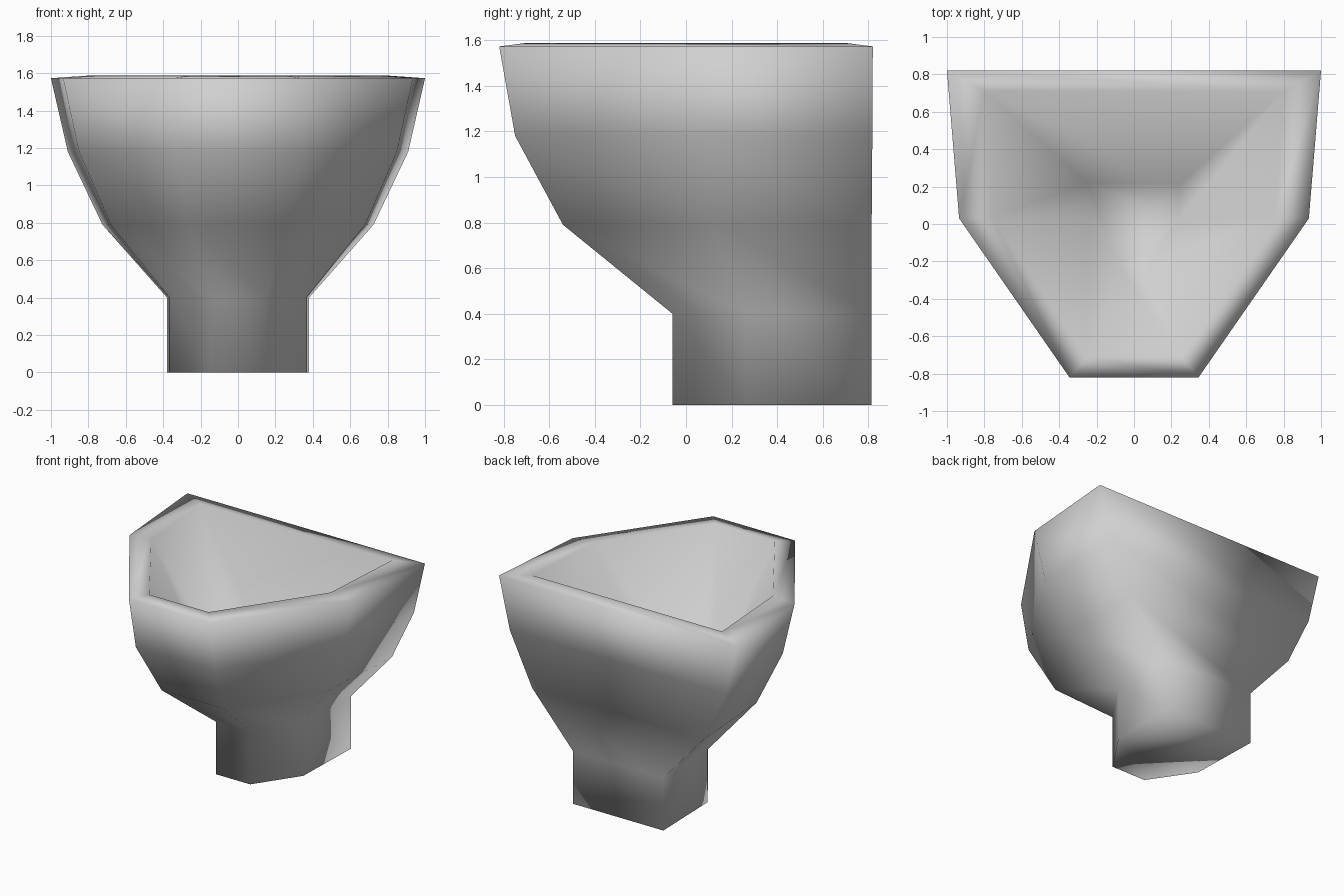
import bpy
import bmesh

old = bpy.data.objects.get("Cube")
if old:
    bpy.data.objects.remove(old, do_unlink=True)

# Plain light grey material
grey = bpy.data.materials.new("light_grey")
grey.use_nodes = True
colour = (0.63, 0.63, 0.63, 1)
grey.diffuse_color = colour
grey.node_tree.nodes["Principled BSDF"].inputs["Base Color"].default_value = colour

# Six-sided sections: height, then half width and depth of back, middle, front corners
OUTER = [
    (0.00, (0.38, 0.815), (0.365, 0.265), (0.145, -0.06)),
    (0.40, (0.38, 0.815), (0.365, 0.265), (0.145, -0.06)),
    (0.79, (0.725, 0.815), (0.68, 0.12), (0.265, -0.54)),
    (1.18, (0.91, 0.818), (0.85, 0.05), (0.335, -0.75)),
    (1.573, (1.0, 0.82), (0.935, 0.03), (0.345, -0.82)),
]

# Inside: rim edge, then the bowl floor shrunk from it in one straight taper
RIM = (1.587, (0.80, 0.71), (0.755, 0.035), (0.25, -0.71))
FLOOR = (0.65, (0.25, 0.22), (0.235, 0.015), (0.08, -0.22))


def add_ring(bm, section):
    """Mirror the three corners of a section into a closed hexagon."""
    z, *corners = section
    points = corners + [(-x, y) for x, y in reversed(corners)]
    return [bm.verts.new((x, y, z)) for x, y in points]


# Bowl and pedestal as one shell, up the outside, over the rim, down the inside
bm = bmesh.new()
rings = [add_ring(bm, s) for s in OUTER + [RIM, FLOOR]]
for low, high in zip(rings, rings[1:]):
    for i in range(len(low)):
        j = (i + 1) % len(low)
        bm.faces.new((low[i], low[j], high[j], high[i]))

# Pedestal base and bowl floor
bm.faces.new(rings[0])
bm.faces.new(rings[-1])
bmesh.ops.recalc_face_normals(bm, faces=bm.faces)
for face in bm.faces:
    face.smooth = True

mesh = bpy.data.meshes.new("bowl_and_pedestal")
bm.to_mesh(mesh)
bm.free()
mesh.materials.append(grey)
bowl = bpy.data.objects.new("bowl_and_pedestal", mesh)
bpy.context.collection.objects.link(bowl)
